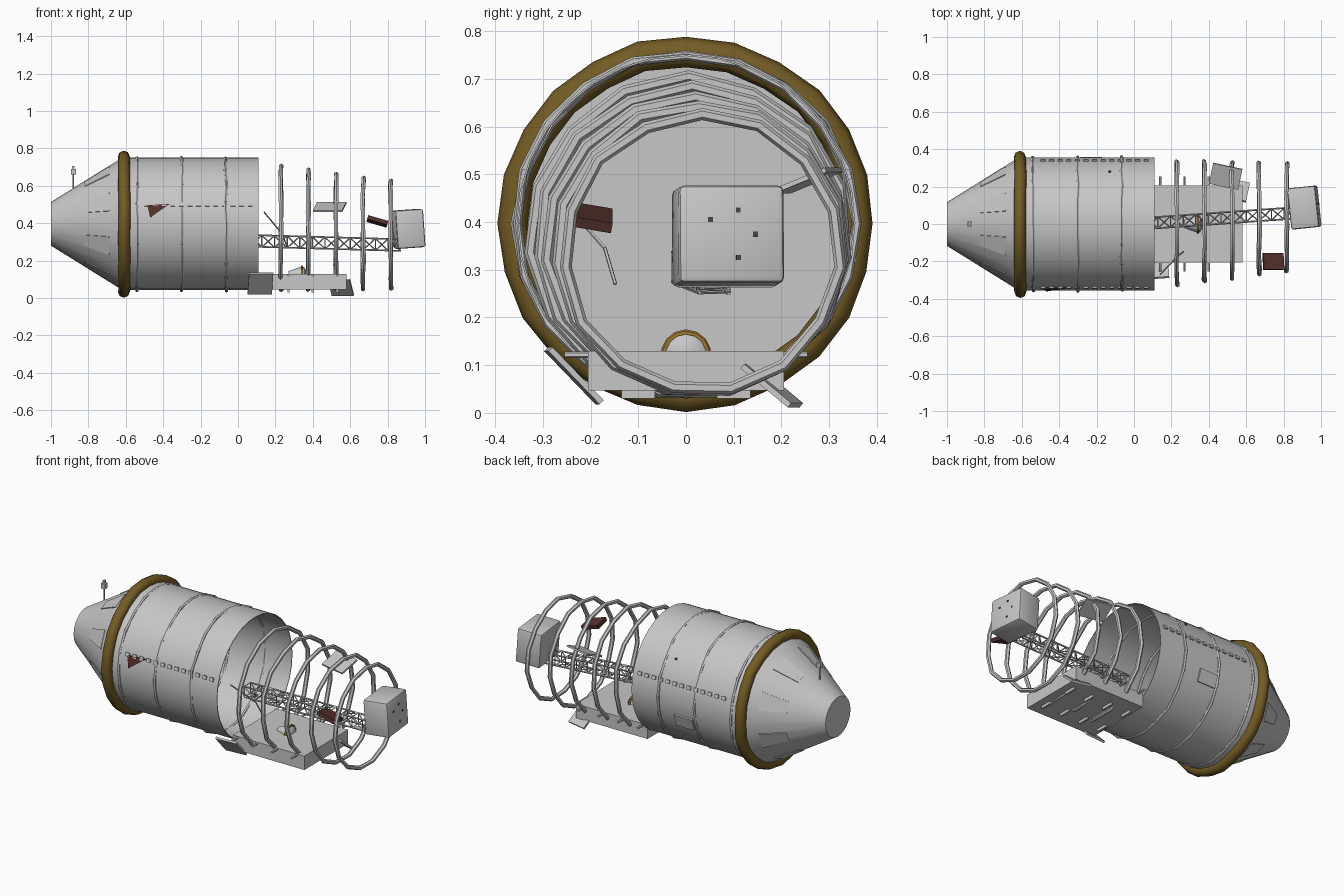
import bpy, bmesh, math, random
from mathutils import Vector, Matrix, Euler

if "Cube" in bpy.data.objects:
    bpy.data.objects.remove(bpy.data.objects["Cube"])

random.seed(4)
CZ = 0.397  # height of the long hull axis


def material(name, rgb):
    m = bpy.data.materials.new(name)
    m.diffuse_color = (*rgb, 1)
    m.use_nodes = True
    m.node_tree.nodes["Principled BSDF"].inputs["Base Color"].default_value = m.diffuse_color
    return m


GREY = material("hull grey", (0.57, 0.57, 0.57))
BRONZE = material("dark bronze", (0.17, 0.105, 0.018))
MAROON = material("dark maroon", (0.085, 0.03, 0.024))
GOLD = material("gold", (0.36, 0.2, 0.03))
DARK = material("dark grey", (0.06, 0.06, 0.06))


def finish(name, bm, mat, smooth=None):
    bmesh.ops.recalc_face_normals(bm, faces=bm.faces[:])
    me = bpy.data.meshes.new(name)
    bm.to_mesh(me)
    bm.free()
    me.materials.append(mat)
    ob = bpy.data.objects.new(name, me)
    bpy.context.collection.objects.link(ob)
    if smooth:
        bpy.ops.object.select_all(action='DESELECT')
        ob.select_set(True)
        bpy.context.view_layer.objects.active = ob
        bpy.ops.object.shade_smooth_by_angle(angle=math.radians(smooth))
    return ob


def place(loc, rot=(0, 0, 0)):
    return Matrix.Translation(loc) @ Euler([math.radians(a) for a in rot]).to_matrix().to_4x4()


def add_box(bm, size, mat4):
    bmesh.ops.create_cube(bm, size=1, matrix=mat4 @ Matrix.Diagonal((*size, 1)))


def box(name, size, loc, rot=(0, 0, 0), mat=GREY, bevel=0):
    bm = bmesh.new()
    add_box(bm, size, place(loc, rot))
    if bevel:
        bmesh.ops.bevel(bm, geom=bm.edges[:], offset=bevel, segments=2, affect='EDGES', profile=0.5)
    return finish(name, bm, mat, 35 if bevel else None)


def add_bar(bm, p, q, r, sides=5):
    p, q = Vector(p), Vector(q)
    rot = (q - p).to_track_quat('Z', 'Y').to_matrix().to_4x4()
    bmesh.ops.create_cone(bm, cap_ends=True, segments=sides, radius1=r, radius2=r,
                          depth=(q - p).length, matrix=Matrix.Translation((p + q) / 2) @ rot)


def lathe(name, profile, sides, mat, centre=(0, CZ), smooth=40):
    """Spin (x, radius) points round an axis parallel to x."""
    bm = bmesh.new()
    rows = []
    for x, r in profile:
        rows.append([bm.verts.new((x, centre[0] + r * math.sin(a), centre[1] + r * math.cos(a)))
                     if r else None for a in (2 * math.pi * i / sides for i in range(sides))])
        if not r:
            rows[-1] = [bm.verts.new((x, *centre))] * sides
    for a, b in zip(rows, rows[1:]):
        for i in range(sides):
            j = (i + 1) % sides
            bm.faces.new(list(dict.fromkeys((a[i], a[j], b[j], b[i]))))
    return finish(name, bm, mat, smooth)


def hoop(name, x, cy, cz, radius, tube, mat, sides=16, minor=6, wobble=0.0):
    """Slightly uneven ring standing across the x axis."""
    bm = bmesh.new()
    rows = []
    for i in range(sides):
        a = 2 * math.pi * i / sides
        R = radius + random.uniform(-wobble, wobble)
        dx = random.uniform(-wobble, wobble)
        row = []
        for k in range(minor):
            b = 2 * math.pi * k / minor
            r = R + tube * math.cos(b)
            row.append(bm.verts.new((x + dx + tube * math.sin(b),
                                     cy + r * math.sin(a), cz + r * math.cos(a))))
        rows.append(row)
    for i in range(sides):
        for k in range(minor):
            n, m = (i + 1) % sides, (k + 1) % minor
            bm.faces.new((rows[i][k], rows[n][k], rows[n][m], rows[i][m]))
    return finish(name, bm, mat, 50)


# hull: nose cone with flat tip and rear bulkhead, then an open barrel
lathe("nose_cone", [(-1, 0), (-1, 0.117), (-0.625, 0.35), (-0.625, 0)], 24, GREY, smooth=30)
lathe("barrel", [(-0.62, 0.355), (0.11, 0.355), (0.11, 0.351), (-0.62, 0.351)], 32, GREY)
hoop("collar_ring", -0.608, 0, CZ, 0.361, 0.032, BRONZE, sides=24, minor=8, wobble=0.003)
for i, x in enumerate((-0.54, -0.30, -0.065)):
    hoop(f"barrel_band_{i}", x, 0, CZ, 0.355, 0.009, GREY, sides=20, wobble=0.004)

# hatch plates round the nose cone
bm = bmesh.new()
for i in range(8):
    a = 2 * math.pi * (i + 0.5) / 8
    quad = []
    for x, half in ((-0.82, 0.13), (-0.69, 0.17)):
        r = 0.117 + (x + 1) * 0.622 + 0.004
        ends = [(x, r * math.sin(a + s * half), CZ + r * math.cos(a + s * half)) for s in (-1, 1)]
        quad += ends if not quad else ends[::-1]
    face = bm.faces.new([bm.verts.new(p) for p in quad])
    ext = bmesh.ops.extrude_face_region(bm, geom=[face])["geom"]
    inward = Vector((0.006, -0.01 * math.sin(a), -0.01 * math.cos(a)))
    bmesh.ops.translate(bm, vec=inward, verts=[v for v in ext if isinstance(v, bmesh.types.BMVert)])
finish("nose_hatches", bm, GREY)

# rows of small windows on both flanks
bm = bmesh.new()
for side in (-1, 1):
    for i in range(13):
        add_box(bm, (0.025, 0.009, 0.021),
                place((-0.487 + i * 0.046, side * 0.341, 0.5), (side * 16.5, 0, 0)))
finish("windows", bm, GREY)

# patches on the barrel
box("flank_patch", (0.12, 0.009, 0.075), (-0.23, 0.343, 0.29), (-18, 0, 0))
box("barrel_vent", (0.012, 0.012, 0.009), (-0.13, 0.28, CZ + 0.219), (-52, 0, 0), DARK)
bm = bmesh.new()
tri = [bm.verts.new(p) for p in ((-0.485, -0.347, 0.497), (-0.365, -0.345, 0.503), (-0.47, -0.361, 0.43))]
ext = bmesh.ops.extrude_face_region(bm, geom=[bm.faces.new(tri)])["geom"]
bmesh.ops.translate(bm, vec=(0, 0.009, 0), verts=[v for v in ext if isinstance(v, bmesh.types.BMVert)])
finish("maroon_patch", bm, MAROON)

# mast on the nose
bm = bmesh.new()
add_bar(bm, (-0.88, 0, 0.57), (-0.88, 0, 0.665), 0.005, 6)
add_box(bm, (0.026, 0.026, 0.03), place((-0.88, 0, 0.675)))
add_box(bm, (0.014, 0.014, 0.014), place((-0.88, 0, 0.70)))
finish("nose_mast", bm, GREY)

# shrinking open hoops behind the barrel
for i in range(5):
    hoop(f"open_hoop_{i}", 0.23 + i * 0.1465, 0.006 + i * 0.007, 0.371 - i * 0.009,
         0.331 - i * 0.0105, 0.0125, GREY, sides=15, wobble=0.004)

# lattice boom: four chords with zigzag bracing
start, end, bays = Vector((0.06, 0.003, 0.306)), Vector((0.87, 0.06, 0.283)), 12


def node(i, k):
    sy, sz = ((-1, -1), (1, -1), (1, 1), (-1, 1))[k % 4]
    return start.lerp(end, i / bays) + Vector((0, sy * 0.03, sz * 0.031))


bm = bmesh.new()
for k in range(4):
    add_bar(bm, node(0, k), node(bays, k), 0.005)
    for i in range(bays):
        add_bar(bm, node(i, k + i % 2), node(i + 1, k + 1 - i % 2), 0.0035, 4)
        add_bar(bm, node(i, k), node(i, k + 1), 0.0035, 4)
finish("lattice_boom", bm, GREY)

# equipment box on the boom tip, with four small ports
pose = ((0.911, 0.088, 0.37), (0, -4, 6))
box("tip_box", (0.15, 0.222, 0.205), *pose, bevel=0.012)
bm = bmesh.new()
for y, z in ((-0.045, 0.03), (0.014, 0.05), (0.05, 0.0), (0.014, -0.05)):
    add_box(bm, (0.006, 0.01, 0.01), place(*pose) @ Matrix.Translation((0.075, y, z)))
finish("tip_ports", bm, DARK)

# cargo tray under the hoops, with cross bars
box("cargo_tray", (0.47, 0.41, 0.083), (0.345, 0, 0.088))
bm = bmesh.new()
for x in (0.14, 0.27, 0.40, 0.53):
    add_bar(bm, (x, -0.255, 0.122), (x, 0.255, 0.122), 0.007, 6)
    for y in (-0.1, 0.1):
        add_box(bm, (0.012, 0.07, 0.02), place((x, y, 0.04)))
finish("tray_bars", bm, GREY)

# small capsule with a gold rim on the tray
lathe("tray_capsule", [(0.27, 0), (0.27, 0.022), (0.33, 0.043), (0.352, 0.043), (0.362, 0.03), (0.365, 0)],
      14, GREY, (0, 0.122))
hoop("capsule_rim", 0.342, 0, 0.122, 0.046, 0.007, GOLD, sides=14)

# loose panels and a drifting rod
box("front_panel", (0.13, 0.155, 0.012), (0.12, -0.235, 0.078), (-46, 0, 4))
box("rear_panel", (0.12, 0.13, 0.012), (0.55, 0.18, 0.057), (-39, 0, -12))
box("upper_panel", (0.16, 0.12, 0.01), (0.49, 0.255, 0.487), (22, 0, -12))
box("maroon_panel", (0.112, 0.09, 0.022), (0.745, -0.2, 0.41), (-10, 16, 0), MAROON)
bm = bmesh.new()
add_bar(bm, (0.14, -0.27, 0.46), (0.235, -0.17, 0.345), 0.004, 5)
add_bar(bm, (0.235, -0.17, 0.345), (0.265, -0.148, 0.27), 0.004, 5)
finish("loose_rod", bm, GREY)
